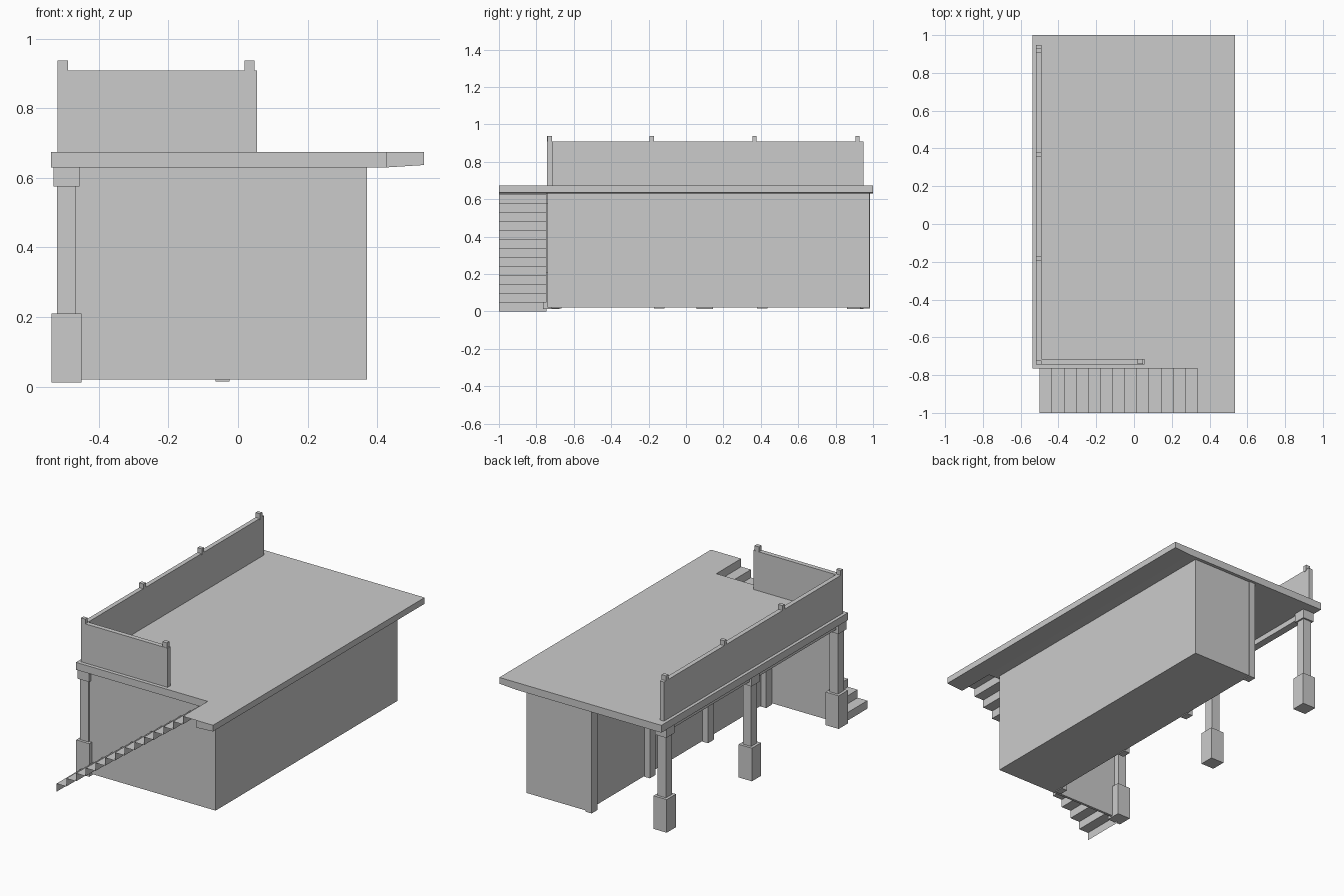
import bpy

if "Cube" in bpy.data.objects:
    bpy.data.objects.remove(bpy.data.objects["Cube"])


def mesh(name, verts, faces):
    me = bpy.data.meshes.new(name)
    me.from_pydata(verts, [], faces)
    me.update()
    ob = bpy.data.objects.new(name, me)
    bpy.context.collection.objects.link(ob)
    return ob


def prism(name, prof, axis, a, b):
    """Extrude a closed 2D profile along y (x,z profile) or z (x,y profile)."""
    n = len(prof)
    if axis == 'y':
        v = [(p, t, q) for t in (b, a) for p, q in prof]
    else:
        v = [(p, q, t) for t in (a, b) for p, q in prof]
    f = [list(range(n))[::-1], list(range(n, 2 * n))]
    f += [[i, (i + 1) % n, n + (i + 1) % n, n + i] for i in range(n)]
    return mesh(name, v, f)


def box(name, x0, x1, y0, y1, z0, z1):
    return prism(name, [(x0, y0), (x1, y0), (x1, y1), (x0, y1)], 'z', z0, z1)


# Main building and porch end wall
box("building_body", -0.03, 0.37, -0.74, 0.98, 0.02, 0.632)
box("porch_end_wall", -0.475, -0.03, -0.74, -0.725, 0.02, 0.632)

# Flat roof deck, with a strip reaching past the stair opening
box("roof_deck", -0.537, 0.425, -0.765, 1.0, 0.63, 0.674)
prism("roof_deck_side", [(0.425, 0.63), (0.535, 0.637), (0.535, 0.674), (0.425, 0.674)],
      'y', -1.0, 1.0)

# Outer porch pillars: base, shaft and cap
PX = -0.493
for i, y in enumerate((-0.72, 0.10, 0.905)):
    for part, w, z0, z1 in (("base", 0.087, 0.012, 0.21),
                            ("shaft", 0.055, 0.21, 0.575),
                            ("cap", 0.075, 0.575, 0.63)):
        h = w / 2
        box(f"pillar_{part}_{i}", PX - h, PX + h, y - h, y + h, z0, z1)
box("porch_beam", PX - 0.022, PX + 0.022, -0.72, 0.94, 0.598, 0.63)

# Pilasters on the porch side of the building
for i in range(4):
    y = 0.93 - 0.55 * i
    box(f"wall_pilaster_{i}", -0.065, -0.025, y, y + 0.055, 0.015, 0.63)

# Solid railing along the left and part of the front
rail = [(-0.518, -0.743), (0.055, -0.743), (0.055, -0.715),
        (-0.491, -0.715), (-0.491, 0.948), (-0.518, 0.948)]
prism("railing", rail, 'z', 0.674, 0.908)
for i in range(4):
    y = -0.733 + 0.55 * i
    box(f"railing_post_{i}", -0.518, -0.489, y - 0.011, y + 0.011, 0.9, 0.937)
box("railing_post_front", 0.018, 0.048, -0.74, -0.716, 0.9, 0.937)

# Zigzag stair sheet with a landing at the top
rise, run = 0.674 / 14, 0.835 / 13
path = []
for k in range(14):
    x = -0.5 + run * k
    path += [(x, rise * k), (x, rise * (k + 1))]
path.append((0.425, 0.674))
verts = [(x, y, z) for x, z in path for y in (-1.0, -0.745)]
mesh("stairs", verts, [(2 * i, 2 * i + 2, 2 * i + 3, 2 * i + 1) for i in range(len(path) - 1)])
